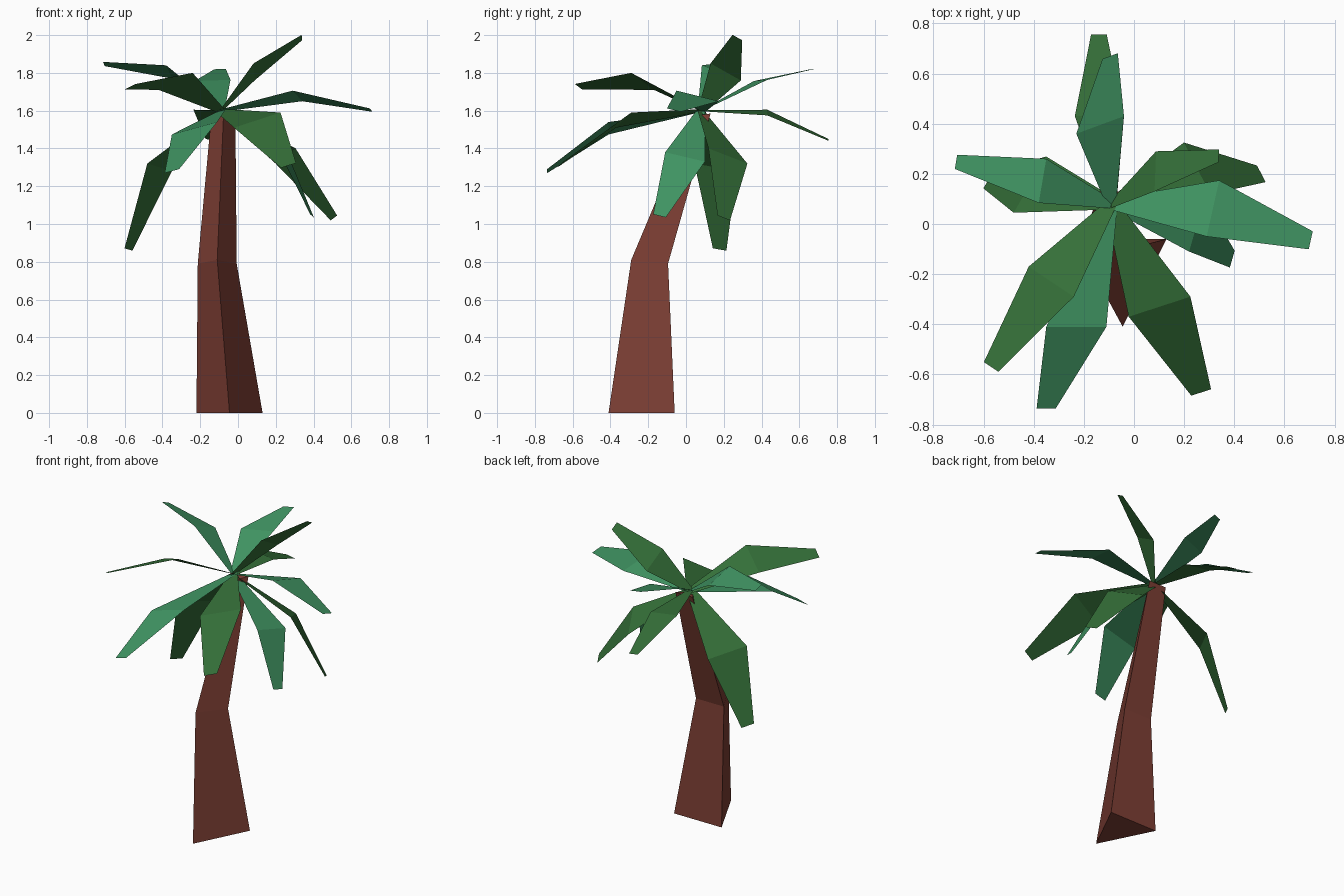
import bpy
from mathutils import Vector

if "Cube" in bpy.data.objects:
    bpy.data.objects.remove(bpy.data.objects["Cube"])


def material(name, rgb):
    m = bpy.data.materials.new(name)
    m.diffuse_color = (*rgb, 1)
    m.use_nodes = True
    m.node_tree.nodes["Principled BSDF"].inputs["Base Color"].default_value = m.diffuse_color
    return m


BARK = material("bark", (0.21, 0.05, 0.035))
GREEN = material("leaf_green", (0.035, 0.16, 0.04))
TEAL = material("leaf_teal", (0.05, 0.29, 0.12))


def build(name, verts, faces, mat):
    me = bpy.data.meshes.new(name)
    me.from_pydata([tuple(v) for v in verts], [], faces)
    me.materials.append(mat)
    ob = bpy.data.objects.new(name, me)
    bpy.context.collection.objects.link(ob)
    return ob


# Trunk: three-sided, bent at mid height; (x, front y, back y, half width, front z, back z)
rings = [(-0.045, -0.41, -0.06, 0.175, 0, 0),
         (-0.11, -0.29, -0.095, 0.103, 0.81, 0.79),
         (-0.077, 0.03, 0.13, 0.063, 1.57, 1.585)]
verts = []
for x, yf, yb, w, zf, zb in rings:
    verts += [(x, yf, zf), (x + w, yb, zb), (x - w, yb, zb)]
faces = [(2, 1, 0), (6, 7, 8)]
for r in (0, 3):
    for i in range(3):
        j = (i + 1) % 3
        faces.append((r + i, r + j, r + j + 3, r + i + 3))
build("trunk", verts, faces, BARK)

# Fronds: two flat panels each, widest at the fold, narrow at crown and tip
CROWN = Vector((-0.09, 0.08, 1.6))


def frond(name, mat, mid, side, tip):
    mid, side, tip = Vector(mid), Vector(side), Vector(tip)
    verts = []
    for centre, width in ((CROWN, 0.2), (mid, 1), (tip, 0.32)):
        verts += [centre - side * width, centre + side * width]
    faces = [(0, 1, 3, 2), (2, 3, 5, 4)]
    if side.cross(tip - CROWN).z < 0:
        faces = [f[::-1] for f in faces]
    build(name, verts, faces, mat)


# name, colour, fold centre, half-width vector at fold, tip centre
frond("back_upper_frond", TEAL, (-0.135, 0.395, 1.76), (0.095, 0.035, 0.003), (-0.095, 0.67, 1.82))
frond("back_lower_frond", GREEN, (-0.138, 0.43, 1.59), (0.098, 0, -0.015), (-0.14, 0.755, 1.445))
frond("left_upper_frond", TEAL, (-0.365, 0.172, 1.805), (0.015, 0.088, -0.035), (-0.71, 0.248, 1.847))
frond("left_drooping_frond", GREEN, (-0.415, 0.157, 1.30), (0.065, 0.112, -0.02), (-0.58, 0.178, 0.865))
frond("front_left_frond", GREEN, (-0.33, -0.23, 1.755), (0.09, -0.06, 0.045), (-0.57, -0.57, 1.727))
frond("front_frond", TEAL, (-0.23, -0.41, 1.507), (0.12, 0, 0.033), (-0.35, -0.735, 1.28))
frond("front_right_frond", GREEN, (0.102, -0.33, 1.55), (0.123, 0.04, 0.04), (0.268, -0.672, 1.31))
frond("right_upper_frond", TEAL, (0.315, 0.062, 1.678), (0.025, 0.112, -0.028), (0.705, -0.065, 1.603))
frond("right_drooping_frond", TEAL, (0.25, -0.005, 1.355), (0.03, 0.105, -0.025), (0.392, -0.14, 1.043))
frond("back_right_drooping_frond", GREEN, (0.252, 0.222, 1.36), (-0.053, 0.103, -0.04), (0.508, 0.2, 1.032))
frond("back_right_upper_frond", GREEN, (0.085, 0.21, 1.805), (0.003, 0.08, -0.045), (0.338, 0.272, 1.987))
